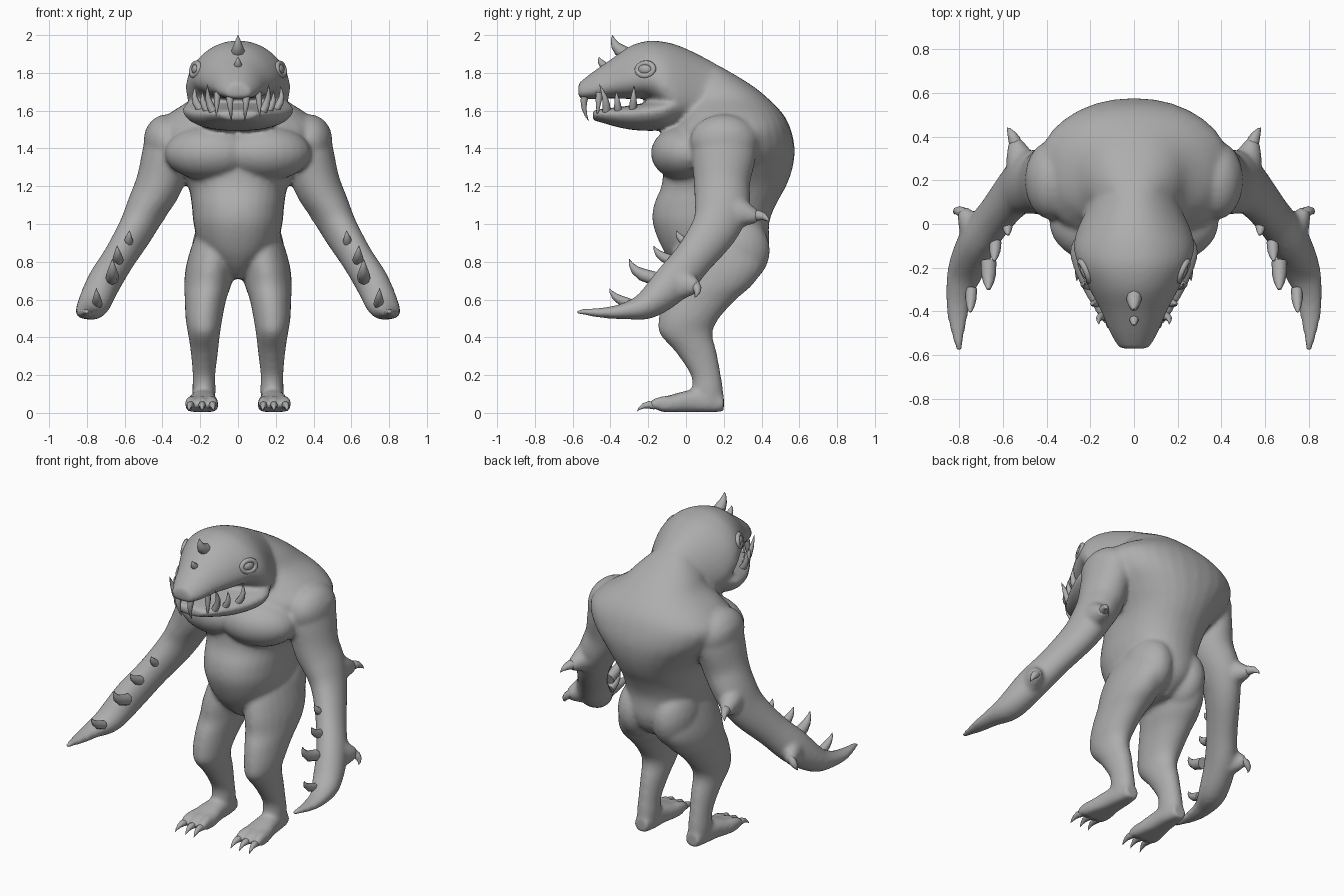
import bpy, bmesh, math
from mathutils import Vector, Matrix

X, Y, Z = Vector((1, 0, 0)), Vector((0, 1, 0)), Vector((0, 0, 1))
SIDES = (1, -1)

hide = bpy.data.materials.new("grey_hide")
hide.diffuse_color = (0.42, 0.42, 0.42, 1)


def refine(pts, sub):
    """Catmull-Rom interpolation of the section list."""
    out = []
    for i in range(len(pts) - 1):
        p0, p1, p2, p3 = (pts[min(max(j, 0), len(pts) - 1)] for j in (i - 1, i, i + 1, i + 2))
        for k in range(sub):
            t = k / sub
            out.append([.5 * (2 * b + (c - a) * t + (2 * a - 5 * b + 4 * c - d) * t * t
                              + (3 * b - a - 3 * c + d) * t ** 3)
                        for a, b, c, d in zip(p0, p1, p2, p3)])
    return out + [list(pts[-1])]


def tube(bm, pts, axis=None, s=1, n=24, power=1.0, taper=0.0, sub=4):
    """Loft closed rings through (x, y, z, half_width, half_depth); s mirrors in x."""
    pts = refine(pts, sub)
    rings = []
    for i, (x, y, z, a, b) in enumerate(pts):
        p, q = pts[max(i - 1, 0)], pts[min(i + 1, len(pts) - 1)]
        t = axis or (Vector(q[:3]) - Vector(p[:3])).normalized()
        ref = X if abs(t.x) < 0.9 else Y
        u = (ref - t * ref.dot(t)).normalized()
        v = t.cross(u)
        ring = []
        for k in range(n):
            c, d = math.cos(math.tau * k / n), math.sin(math.tau * k / n)
            c = math.copysign(abs(c) ** power, c)
            d = math.copysign(abs(d) ** power, d)
            co = Vector((x, y, z)) + u * (a * c * (1 + taper * d)) + v * (b * d)
            ring.append(bm.verts.new((co.x * s, co.y, max(co.z, 0.005))))
        rings.append(ring)
    for r0, r1 in zip(rings, rings[1:]):
        for k in range(n):
            bm.faces.new((r0[k], r0[(k + 1) % n], r1[(k + 1) % n], r1[k]))
    bm.faces.new(rings[0][::-1])
    bm.faces.new(rings[-1])


def ball(bm, c, r, s=1, rot=0.0):
    m = Matrix.Translation((c[0] * s, c[1], c[2])) @ Matrix.Rotation(rot * s, 4, 'Z') @ Matrix.Diagonal((*r, 1))
    bmesh.ops.create_uvsphere(bm, u_segments=24, v_segments=16, radius=1, matrix=m)


def spike(bm, base, tip, r, s=1, bend=(0, 0, 0)):
    """Slightly curved cone, bowed by the bend offset."""
    a, b, w = Vector(base), Vector(tip), Vector(bend)
    pts = []
    for f, k in ((-0.15, 1), (0.2, 0.92), (0.5, 0.66), (0.8, 0.32), (1, 0.03)):
        c = a.lerp(b, f) + w * (4 * f * (1 - f))
        pts.append((*c, r * k, r * k))
    tube(bm, pts, s=s, n=8, sub=1)


def finish(bm, name, angle=60):
    bmesh.ops.recalc_face_normals(bm, faces=bm.faces)
    me = bpy.data.meshes.new(name)
    bm.to_mesh(me)
    bm.free()
    ob = bpy.data.objects.new(name, me)
    bpy.context.collection.objects.link(ob)
    me.materials.append(hide)
    for o in bpy.context.selected_objects:
        o.select_set(False)
    ob.select_set(True)
    bpy.context.view_layer.objects.active = ob
    bpy.ops.object.shade_smooth_by_angle(angle=math.radians(angle))
    return ob


body = bmesh.new()

# Torso: z, front y, back y, half width
torso = [(.71, .02, .30, .03), (.78, -.06, .40, .12), (.87, -.125, .44, .20),
         (1.0, -.175, .44, .235), (1.1, -.17, .475, .245), (1.2, -.13, .53, .265),
         (1.3, -.12, .565, .33), (1.4, -.11, .575, .41), (1.5, -.08, .555, .44),
         (1.58, -.03, .515, .37), (1.66, 0, .44, .25), (1.74, 0, .34, .18), (1.83, .03, .19, .09)]
tube(body, [(0, (f + b) / 2, z, w, (b - f) / 2) for z, f, b, w in torso], Z, n=32, power=.9)

# Neck and upper head: y, bottom z, top z, half width
head = [(.32, 1.35, 1.72, .17), (.2, 1.45, 1.82, .175), (.08, 1.50, 1.89, .205),
        (-.04, 1.53, 1.945, .255), (-.12, 1.60, 1.965, .265), (-.2, 1.66, 1.97, .24),
        (-.3, 1.662, 1.94, .195), (-.4, 1.665, 1.87, .145), (-.5, 1.66, 1.80, .105), (-.57, 1.665, 1.745, .065)]
tube(body, [(0, y, (a + b) / 2, w, (b - a) / 2) for y, a, b, w in head], Y, n=32, power=.9, taper=.25)

# Lower jaw
jaw = [(.06, 1.55, 1.70, .19), (-.04, 1.51, 1.69, .25), (-.13, 1.495, 1.66, .285), (-.25, 1.495, 1.635, .25),
       (-.35, 1.51, 1.62, .20), (-.44, 1.535, 1.61, .145), (-.495, 1.55, 1.60, .09)]
tube(body, [(0, y, (a + b) / 2, w, (b - a) / 2) for y, a, b, w in jaw], Y, n=32, power=.8, taper=-.2)

for s in SIDES:
    # Chest, shoulder and hip masses
    ball(body, (.15, -.01, 1.375), (.24, .175, .145), s, .15)
    ball(body, (.38, .2, 1.44), (.12, .18, .14), s)
    ball(body, (.42, .21, 1.475), (.075, .13, .065), s)
    ball(body, (.12, .26, .86), (.125, .185, .19), s)
    # Arm, from shoulder to flattened hand
    tube(body, [(.36, .21, 1.46, .13, .17), (.385, .2, 1.36, .125, .17), (.415, .19, 1.22, .125, .15),
                (.48, .19, 1.09, .11, .145), (.54, .15, .97, .095, .125), (.63, .04, .82, .085, .105),
                (.71, -.07, .69, .088, .105), (.765, -.2, .575, .085, .078), (.80, -.32, .54, .062, .045),
                (.807, -.44, .53, .044, .028), (.80, -.585, .537, .012, .012)], s=s)
    # Elbow point and thumb with its web
    tube(body, [(.46, .16, 1.10, .10, .13), (.515, .28, 1.06, .075, .085), (.545, .385, 1.035, .03, .03)], s=s, n=12)
    tube(body, [(.70, -.10, .69, .07, .10), (.745, -.01, .68, .06, .08), (.785, .065, .67, .028, .035)], s=s, n=12)
    # Leg: horizontal rings
    tube(body, [(.09, .2, 1.02, .10, .17), (.12, .18, .90, .12, .23), (.145, .165, .78, .13, .25),
                (.16, .13, .68, .125, .225), (.172, .07, .6, .11, .195), (.18, .015, .5, .098, .16),
                (.18, 0, .42, .085, .14), (.178, .055, .32, .072, .108), (.18, .105, .2, .06, .08),
                (.18, .115, .12, .062, .082), (.18, .12, .03, .055, .08)], -Z, s)
    # Foot and three toes
    tube(body, [(.18, .2, .05, .045, .045), (.18, .12, .06, .06, .06), (.185, .02, .06, .07, .06),
                (.19, -.08, .045, .088, .05), (.192, -.14, .035, .085, .035)], Y, s, power=.8)
    for x0, x1 in ((.15, .135), (.19, .19), (.235, .25)):
        tube(body, [(x0, -.04, .055, .032, .04), (x1, -.14, .052, .032, .035), (x1, -.19, .035, .022, .022)], s=s, n=12)

# Fuse the masses into one smooth hide
ob = finish(body, "body", 180)
rem = ob.modifiers.new("fuse", 'REMESH')
rem.mode = 'VOXEL'
rem.voxel_size = 0.0125
rem.use_smooth_shade = True
sm = ob.modifiers.new("soften", 'SMOOTH')
sm.factor = 0.5
sm.iterations = 10

# Horns along the snout
bm = bmesh.new()
spike(bm, (0, -.335, 1.91), (0, -.39, 2.0), .036, bend=(0, -.012, -.008))
spike(bm, (0, -.43, 1.835), (0, -.46, 1.885), .022, bend=(0, -.008, 0))
finish(bm, "horns")

# Teeth: upper fangs point down, lower tusks point up
bm = bmesh.new()
for s in SIDES:
    spike(bm, (.045, -.535, 1.68), (.035, -.515, 1.545), .02, s, (0, -.015, 0))
    spike(bm, (.11, -.46, 1.68), (.115, -.47, 1.57), .018, s)
    spike(bm, (.135, -.42, 1.60), (.16, -.46, 1.74), .022, s, (.012, .01, 0))
    spike(bm, (.17, -.36, 1.61), (.185, -.37, 1.705), .02, s, (.01, 0, 0))
    spike(bm, (.21, -.28, 1.62), (.222, -.275, 1.73), .021, s, (.015, 0, 0))
finish(bm, "teeth")

# Eyes with raised lids
bm = bmesh.new()
for s in SIDES:
    ball(bm, (.215, -.215, 1.818), (.028, .042, .03), s, -.4)
    m = (Matrix.Translation((.225 * s, -.215, 1.818)) @ Matrix.Rotation(-.42 * s, 4, 'Z')
         @ Matrix.Rotation(-.2 * s, 4, 'Y'))
    rows = []
    for i in range(20):
        a = math.tau * i / 20
        d = Vector((0, math.cos(a), math.sin(a)))
        c = Vector((0, .047 * d.y, .034 * d.z))
        rows.append([bm.verts.new(m @ (c + .015 * (math.cos(b) * d + math.sin(b) * X)))
                     for b in (math.tau * j / 8 for j in range(8))])
    for i in range(20):
        for j in range(8):
            p, q = rows[i], rows[(i + 1) % 20]
            bm.faces.new((p[j], p[(j + 1) % 8], q[(j + 1) % 8], q[j]))
finish(bm, "eyes")

# Forearm, elbow and thumb spikes
bm = bmesh.new()
for s in SIDES:
    spike(bm, (.58, .0, .90), (.575, -.05, .965), .025, s, (0, -.01, 0))
    spike(bm, (.635, -.10, .815), (.64, -.17, .885), .028, s, (0, -.012, -.005))
    spike(bm, (.665, -.20, .72), (.665, -.30, .815), .036, s, (0, -.02, -.01))
    spike(bm, (.745, -.32, .585), (.75, -.405, .66), .027, s, (0, -.015, -.005))
    spike(bm, (.54, .365, 1.045), (.58, .44, 1.01), .03, s, (0, .01, .012))
    spike(bm, (.785, .055, .67), (.82, .045, .61), .025, s, (.01, .01, 0))
finish(bm, "arm_spikes")

# Toe claws
bm = bmesh.new()
for s in SIDES:
    for x0, x1 in ((.135, .13), (.19, .19), (.25, .262)):
        spike(bm, (x0, -.18, .042), (x1, -.26, .008), .021, s, (0, -.005, .012))
finish(bm, "toe_claws")
